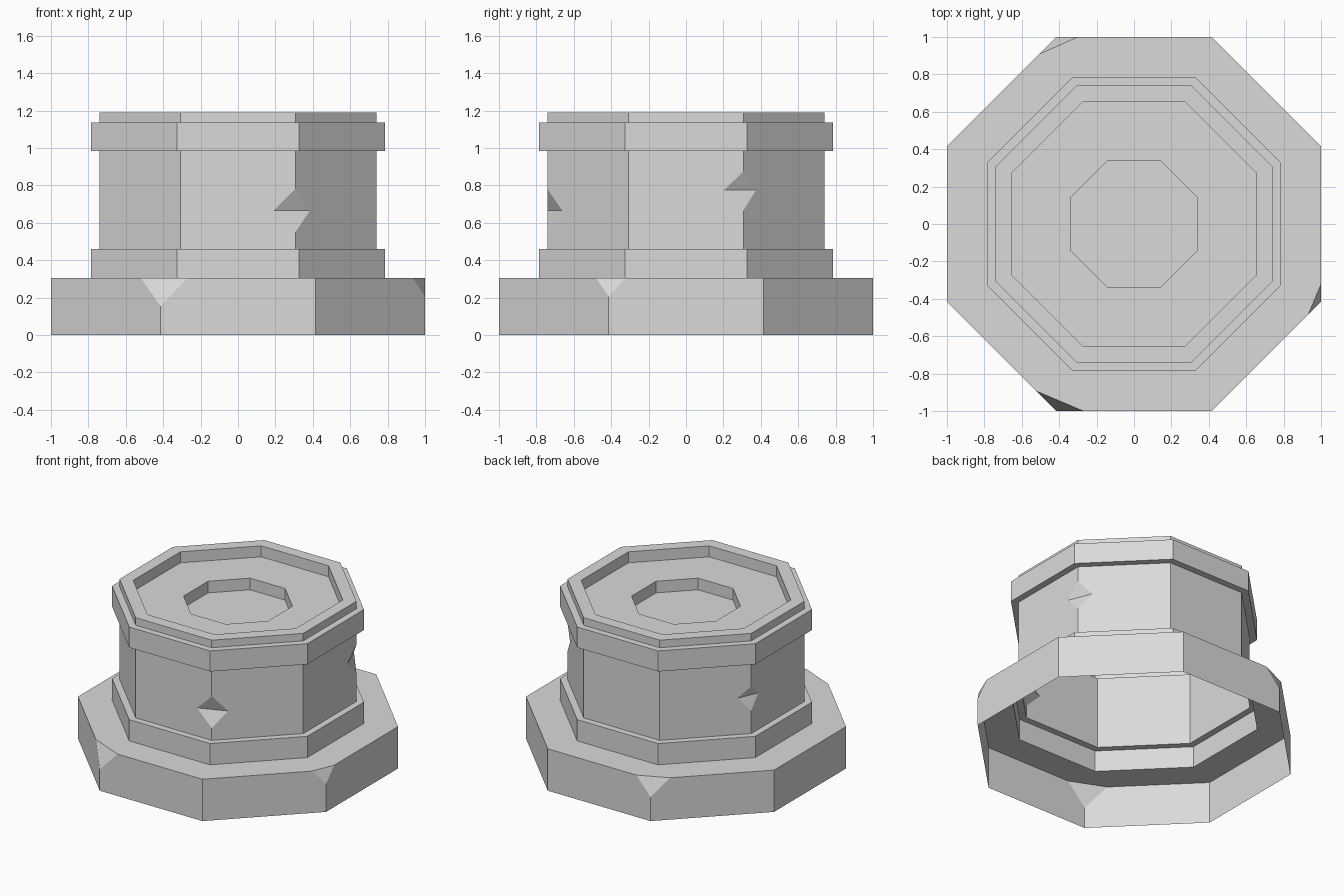
import bpy, bmesh, math
from mathutils import Vector

cube = bpy.data.objects.get("Cube")
if cube:
    bpy.data.objects.remove(cube, do_unlink=True)

SIDES = 8
SLAB, BAND, SHAFT, RIM, SOCKET = 1.0, 0.787, 0.74, 0.655, 0.34

# Stone material
stone = bpy.data.materials.new("grey_stone")
stone.use_nodes = True
colour = (0.7, 0.7, 0.7, 1)
stone.diffuse_color = colour
bsdf = next(n for n in stone.node_tree.nodes if n.type == "BSDF_PRINCIPLED")
bsdf.inputs["Base Color"].default_value = colour


def corner(apothem, i, z):
    """Corner i of an octagon with flat sides facing the axes."""
    angle = (i + 0.5) * math.tau / SIDES
    r = apothem / math.cos(math.pi / SIDES)
    return Vector((r * math.cos(angle), r * math.sin(angle), z))


def make_object(name, bm):
    bmesh.ops.recalc_face_normals(bm, faces=bm.faces)
    mesh = bpy.data.meshes.new(name)
    bm.to_mesh(mesh)
    bm.free()
    mesh.materials.append(stone)
    obj = bpy.data.objects.new(name, mesh)
    bpy.context.collection.objects.link(obj)
    return obj


def turned(name, profile):
    """Octagonal solid from (apothem, height) pairs, bottom to top."""
    bm = bmesh.new()
    rings = [[bm.verts.new(corner(a, i, z)) for i in range(SIDES)] for a, z in profile]
    for low, high in zip(rings, rings[1:]):
        for i in range(SIDES):
            j = (i + 1) % SIDES
            bm.faces.new((low[i], low[j], high[j], high[i]))
    bm.faces.new(rings[0])
    bm.faces.new(rings[-1])
    return make_object(name, bm)


def add_chip(bm, apothem, i, before, after, middle, low, high):
    """Wedge that bites into corner i, widest at the middle height."""
    c = corner(apothem, i, middle)
    a = c + (corner(apothem, i - 1, middle) - c).normalized() * before
    b = c + (corner(apothem, i + 1, middle) - c).normalized() * after
    pivot = (a + b) / 2
    points = (a, b, Vector((c.x, c.y, low)), Vector((c.x, c.y, high)))
    # enlarged about the inner edge so that it pokes out of the stone
    v = [bm.verts.new(pivot + (p - pivot) * 1.3) for p in points]
    for tri in ((0, 1, 2), (0, 1, 3), (0, 2, 3), (1, 2, 3)):
        bm.faces.new([v[k] for k in tri])


# Slab, lower band, shaft, upper band, cap and sunken top
pedestal = turned("pedestal", [
    (SLAB, 0), (SLAB, 0.305),
    (BAND, 0.305), (BAND, 0.46),
    (SHAFT, 0.46), (SHAFT, 0.985),
    (BAND, 0.985), (BAND, 1.135),
    (SHAFT, 1.135), (SHAFT, 1.19),
    (RIM, 1.19), (RIM, 1.11),
    (SOCKET, 1.11), (SOCKET, 1.025),
])

# Chipped corners on the slab and the shaft
chips = bmesh.new()
for i, before, after, low in ((5, 0.15, 0.144, 0.155), (7, 0.095, 0.094, 0.205),
                              (2, 0.114, 0.13, 0.175)):
    add_chip(chips, SLAB, i, before, after, 0.305, low, 0.45)
for i, before, after, middle, low, high in ((6, 0.117, 0.11, 0.665, 0.55, 0.78),
                                            (0, 0.102, 0.096, 0.775, 0.665, 0.875),
                                            (3, 0.092, 0.08, 0.725, 0.625, 0.805)):
    add_chip(chips, SHAFT, i, before, after, middle, low, high)
cutter = make_object("chip_cutter", chips)
cutter.hide_render = True

cut = pedestal.modifiers.new("chips", "BOOLEAN")
cut.operation = "DIFFERENCE"
cut.solver = "EXACT"
cut.object = cutter
bpy.context.view_layer.update()
chipped = bpy.data.meshes.new_from_object(
    pedestal.evaluated_get(bpy.context.evaluated_depsgraph_get()))
pedestal.modifiers.clear()
pedestal.data = chipped
bpy.data.objects.remove(cutter, do_unlink=True)

# Open underside of the hollow shell
bm = bmesh.new()
bm.from_mesh(chipped)
under = [f for f in bm.faces if f.calc_center_median().z < 0.001]
bmesh.ops.delete(bm, geom=under, context="FACES")
for f in bm.faces:
    f.smooth = False
    f.material_index = 0
bm.to_mesh(chipped)
bm.free()
